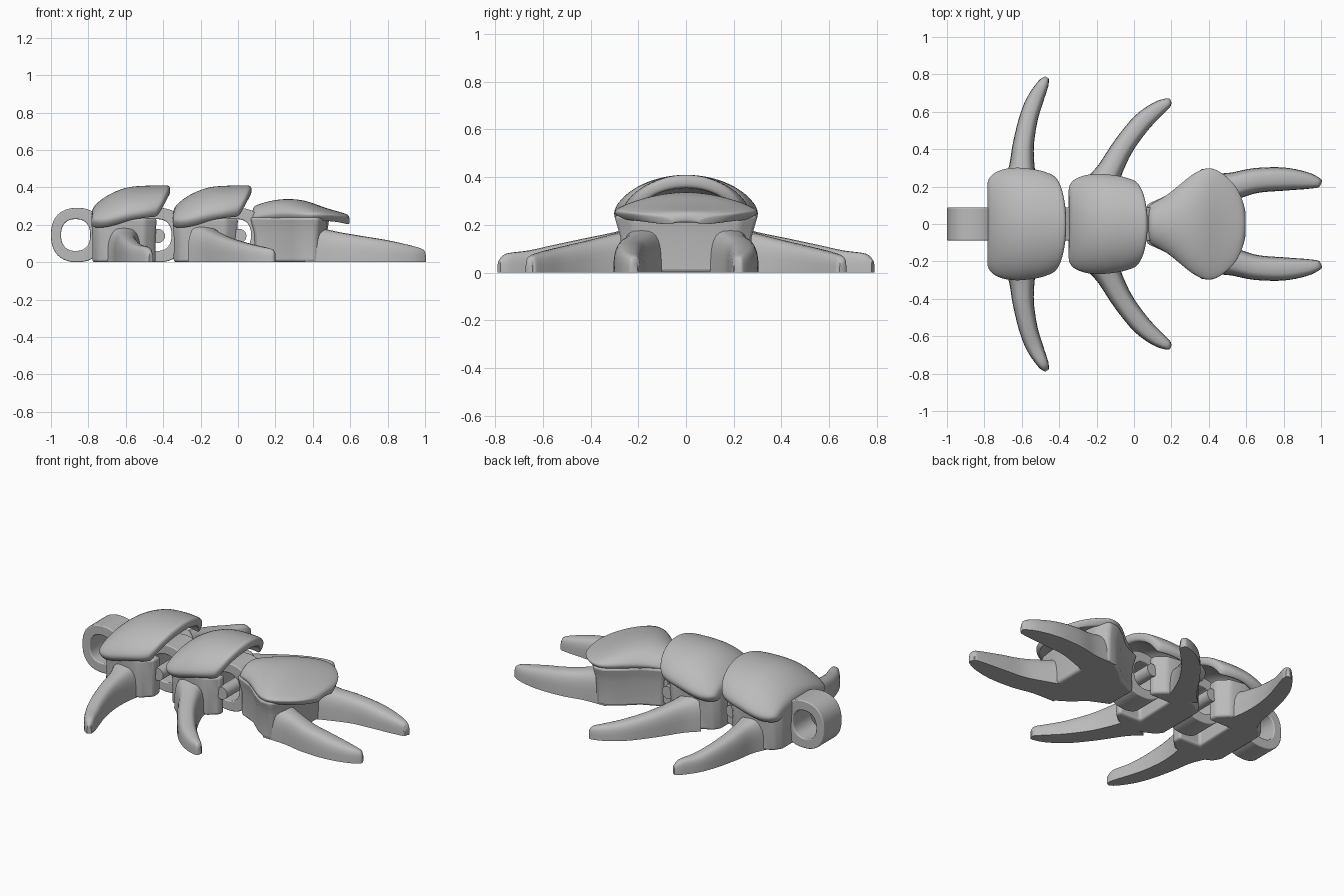
import bpy
import bmesh
from math import sin, cos, pi, copysign
from mathutils import Matrix, Vector

old = bpy.data.objects.get("Cube")
if old:
    bpy.data.objects.remove(old)

grey = bpy.data.materials.new("plain grey")
grey.use_nodes = True
colour = (0.5, 0.5, 0.5, 1)
grey.diffuse_color = colour
grey.node_tree.nodes["Principled BSDF"].inputs["Base Color"].default_value = colour


def finish(name, bm, subsurf=0, bevel=0, angle=40):
    bmesh.ops.recalc_face_normals(bm, faces=bm.faces)
    mesh = bpy.data.meshes.new(name)
    bm.to_mesh(mesh)
    bm.free()
    mesh.materials.append(grey)
    obj = bpy.data.objects.new(name, mesh)
    bpy.context.collection.objects.link(obj)
    bpy.ops.object.select_all(action='DESELECT')
    obj.select_set(True)
    bpy.context.view_layer.objects.active = obj
    bpy.ops.object.shade_smooth_by_angle(angle=angle * pi / 180)
    if bevel:
        mod = obj.modifiers.new("soft edges", 'BEVEL')
        mod.width = bevel
        mod.segments = 3
    if subsurf:
        mod = obj.modifiers.new("smooth", 'SUBSURF')
        mod.levels = mod.render_levels = subsurf


def refine(keys, steps):
    """Catmull-Rom curve through rows of numbers."""
    rows = [Vector(k) for k in keys]
    rows = [2 * rows[0] - rows[1]] + rows + [2 * rows[-1] - rows[-2]]
    out = []
    for i in range(1, len(rows) - 2):
        a, b, c, d = rows[i - 1:i + 3]
        for s in range(steps):
            t = s / steps
            out.append(0.5 * (2 * b + (c - a) * t + (2 * a - 5 * b + 4 * c - d) * t * t
                              + (3 * b - a - 3 * c + d) * t ** 3))
    return out + [rows[-2]]


def loft(bm, sections):
    """Join closed sections with quads; returns the vertex rings."""
    rings = [[bm.verts.new(p) for p in sec] for sec in sections]
    n = len(rings[0])
    for a, b in zip(rings, rings[1:]):
        for i in range(n):
            j = (i + 1) % n
            bm.faces.new((a[i], a[j], b[j], b[i]))
    return rings


def shell(name, stations, lean, n=10):
    """Domed plate: stations of x, half width, top, edge height, hollow, slant."""
    angles = [(-1 + 2 * i / n) * pi / 2 for i in range(n + 1)]
    sections = []
    for x, w, top, edge, hollow, slant in stations:
        rise = top - edge
        outer = [(x - lean * slant * (1 - cos(a)), w * sin(a),
                  edge + rise * abs(cos(a)) ** 1.2) for a in angles]
        inner = [(x - lean * slant * (1 - cos(a)), (w - 0.035) * sin(a),
                  edge - 0.035 + (rise * hollow + 0.01) * cos(a)) for a in angles]
        sections.append(outer + inner[::-1])
    bm = bmesh.new()
    rings = loft(bm, sections)
    m = len(rings[0])
    for ring in (rings[0], rings[-1]):
        for i in range(n):
            bm.faces.new((ring[i], ring[i + 1], ring[m - 2 - i], ring[m - 1 - i]))
    finish(name, bm, subsurf=2, angle=180)


def block(name, half, levels):
    """Mirrored footprint raised through (height, scale) levels."""
    outline = half + [(x, -y) for x, y in reversed(half)]
    mid = sum(x for x, y in half) / len(half)
    bm = bmesh.new()
    rings = loft(bm, [[(mid + (x - mid) * s, y * s, z) for x, y in outline]
                      for z, s in levels])
    bm.faces.new(rings[0])
    bm.faces.new(rings[-1])
    finish(name, bm, bevel=0.015)


def leg(name, keys, side):
    """Flat-bottomed curved limb: keys are x, y, half width, height."""
    rows = refine(keys, 5)
    sections = []
    for i, (x, y, w, h) in enumerate(rows):
        ahead, back = rows[min(i + 1, len(rows) - 1)], rows[max(i - 1, 0)]
        run = Vector((ahead[0] - back[0], ahead[1] - back[1])).normalized()
        sec = []
        for k in range(15):
            a = pi * k / 14
            u = w * copysign(abs(cos(a)) ** 0.65, cos(a))
            sec.append((x - run.y * u, side * (y + run.x * u), h * abs(sin(a)) ** 0.6))
        sections.append(sec)
    bm = bmesh.new()
    rings = loft(bm, sections)
    bm.faces.new(rings[0])
    bm.faces.new(rings[-1])
    finish(name, bm, angle=50)


def link_ring(name, x):
    """Flat-sided loop whose back end lies at x."""
    def loop(cx, rx, rz, y):
        pts = []
        for k in range(40):
            c, s = cos(k * pi / 20), sin(k * pi / 20)
            pts.append((cx + rx * copysign(abs(c) ** 0.85, c), y,
                        0.145 + rz * copysign(abs(s) ** 0.85, s)))
        return pts
    hw = 0.088
    outer = (x + 0.14, 0.14, 0.145)
    inner = (x + 0.132, 0.078, 0.085)
    bm = bmesh.new()
    loft(bm, [loop(*outer, -hw), loop(*outer, hw), loop(*inner, hw),
              loop(*inner, -hw), loop(*outer, -hw)])
    bmesh.ops.remove_doubles(bm, verts=bm.verts, dist=0.0001)
    finish(name, bm, bevel=0.006)


def hinge_bar(name, x):
    bm = bmesh.new()
    place = Matrix.Translation((x, 0, 0.14)) @ Matrix.Rotation(pi / 2, 4, 'X')
    bmesh.ops.create_cone(bm, cap_ends=True, segments=24, radius1=0.038,
                          radius2=0.038, depth=0.34, matrix=place)
    finish(name, bm)


def pair(name, keys):
    for label, side in (("left", 1), ("right", -1)):
        leg(f"{name}_{label}", keys, side)


# Two linked body segments, each with plate, notched core, ring and bar
plate = [(0.0, 0.235, 0.28, 0.225, 0, 0), (0.025, 0.275, 0.315, 0.215, 0, 0),
         (0.09, 0.305, 0.365, 0.22, 0, 0), (0.18, 0.31, 0.402, 0.24, 0.1, 0.2),
         (0.24, 0.305, 0.41, 0.25, 0.72, 0.4), (0.33, 0.295, 0.413, 0.26, 0.76, 0.7),
         (0.4, 0.275, 0.413, 0.265, 0.78, 1), (0.425, 0.262, 0.412, 0.267, 0.8, 1)]
core = [(0, 0.17), (0.03, 0.22), (0.1, 0.255), (0.2, 0.265), (0.29, 0.25),
        (0.35, 0.19), (0.35, 0.13), (0.2, 0.13)]
for seg, x0, sy in (("rear", -0.785, 1), ("middle", -0.35, 0.89)):
    shell(seg + "_plate", [(x0 + r[0], r[1] * sy) + r[2:] for r in plate], 0.07)
    block(seg + "_core", [(x0 + x, y * (sy if y > 0.14 else 1)) for x, y in core],
          [(0, 0.97), (0.12, 0.96), (0.235, 1)])
    link_ring(seg + "_ring", x0 - 0.215)
    hinge_bar(seg + "_hinge_bar", x0 + 0.357)

# Head: flared cap over a tapered core
shell("head_cap", [(0.075, 0.1, 0.295, 0.23, 0, 0), (0.1, 0.115, 0.308, 0.24, 0, 0),
                   (0.19, 0.165, 0.335, 0.25, 0, 0), (0.28, 0.25, 0.342, 0.255, 0, 0),
                   (0.37, 0.31, 0.33, 0.25, 0, 0), (0.44, 0.305, 0.3, 0.255, 0, 0),
                   (0.52, 0.24, 0.275, 0.25, 0, 0), (0.57, 0.17, 0.262, 0.24, 0, 0),
                   (0.598, 0.07, 0.25, 0.23, 0, 0)], 0)
block("head_core", [(0.08, 0.1), (0.2, 0.155), (0.29, 0.235), (0.36, 0.28),
                    (0.42, 0.285), (0.47, 0.22), (0.48, 0.1)],
      [(0, 0.96), (0.15, 0.97), (0.2, 1.02), (0.24, 1.06)])
link_ring("head_ring", -0.14)

# Curved legs
pair("rear_leg", [(-0.61, 0.2, 0.1, 0.2), (-0.6, 0.3, 0.07, 0.17),
                  (-0.592, 0.42, 0.057, 0.145), (-0.565, 0.56, 0.05, 0.115),
                  (-0.53, 0.66, 0.045, 0.093), (-0.485, 0.75, 0.03, 0.08),
                  (-0.465, 0.783, 0.012, 0.05)])
pair("middle_leg", [(-0.18, 0.19, 0.1, 0.2), (-0.135, 0.275, 0.07, 0.17),
                    (-0.06, 0.41, 0.057, 0.135), (0.035, 0.535, 0.052, 0.105),
                    (0.12, 0.61, 0.042, 0.085), (0.18, 0.648, 0.026, 0.07),
                    (0.198, 0.655, 0.012, 0.05)])
pair("front_leg", [(0.38, 0.17, 0.1, 0.2), (0.52, 0.2, 0.075, 0.165),
                   (0.65, 0.232, 0.067, 0.142), (0.8, 0.24, 0.062, 0.117),
                   (0.92, 0.232, 0.046, 0.09), (0.985, 0.22, 0.027, 0.07),
                   (1.0, 0.215, 0.014, 0.045)])
